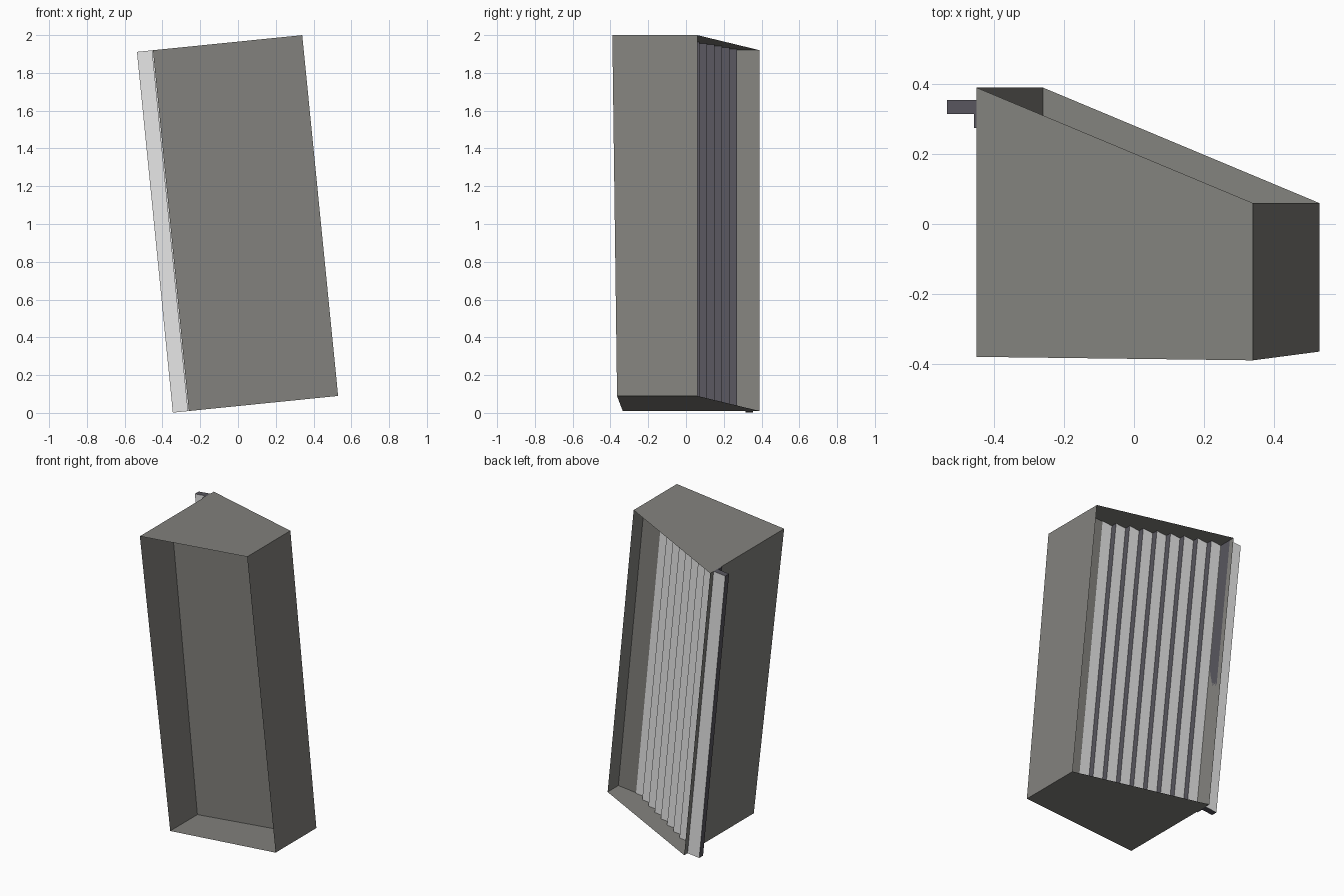
import bpy

cube = bpy.data.objects.get("Cube")
if cube:
    bpy.data.objects.remove(cube, do_unlink=True)


def material(name, rgb):
    mat = bpy.data.materials.new(name)
    mat.use_nodes = True
    mat.diffuse_color = (*rgb, 1)
    mat.node_tree.nodes["Principled BSDF"].inputs["Base Color"].default_value = (*rgb, 1)
    return mat


BODY = material("warm dark grey", (0.225, 0.222, 0.205))
LIGHT = material("light grey", (0.8, 0.8, 0.8))
DARK = material("charcoal", (0.096, 0.092, 0.11))
WIDTH = 0.79


def lean(u, y, t):
    """Across u, depth y and height fraction t, placed in the leaning frame."""
    return (-0.26 + u - 0.19 * t, y, 0.01 + 0.101 * u + 1.91 * t)


def make(name, verts, faces, mats):
    mesh = bpy.data.meshes.new(name)
    mesh.from_pydata(verts, [], faces)
    for mat in mats:
        mesh.materials.append(mat)
    mesh.update()
    obj = bpy.data.objects.new(name, mesh)
    bpy.context.collection.objects.link(obj)
    if len(mats) > 1:  # broad faces light, edges and ends dark
        for poly in mesh.polygons:
            poly.material_index = 0 if abs(poly.normal.y) > 0.5 else 1
    return obj


def extrude(name, profile, mats, closed=False):
    """Run a (u, y) outline up the leaning height; closed outlines get caps."""
    n = len(profile)
    verts = [lean(u, y, t) for t in (0, 1) for u, y in profile]
    faces = [(i, (i + 1) % n, (i + 1) % n + n, i + n)
             for i in range(n if closed else n - 1)]
    if closed:
        faces += [tuple(reversed(range(n))), tuple(range(n, 2 * n))]
    return make(name, verts, faces, mats)


# Thin casing, open at the front and at the slanted back
bottom = [(0, 0.39), (0, -0.335), (WIDTH, -0.365), (WIDTH, 0.06)]
top = [(0, 0.39), (0, -0.38), (WIDTH, -0.39), (WIDTH, 0.06)]
make("casing",
     [lean(u, y, 0) for u, y in bottom] + [lean(u, y, 1) for u, y in top],
     [(3, 2, 1, 0), (4, 5, 6, 7), (0, 1, 5, 4), (2, 3, 7, 6)], [BODY])

# Inner panel dividing the front recess from the back
extrude("inner_panel", [(0, -0.052), (WIDTH, -0.052)], [BODY])

# Stepped slats running diagonally from the side wall to the panel
steps = []
for i in range(9):
    y = 0.27 - 0.0395 * i
    steps += [(0.073 * (i + 1), y), (0.073 * i, y)][::-1]
extrude("stepped_slats", steps[::-1], [LIGHT, DARK])

# Angled rail along the outer side wall
extrude("side_rail", [(-0.085, 0.315), (-0.007, 0.315), (-0.007, 0.275),
                      (0, 0.275), (0, 0.355), (-0.085, 0.355)],
        [LIGHT, DARK], closed=True)
